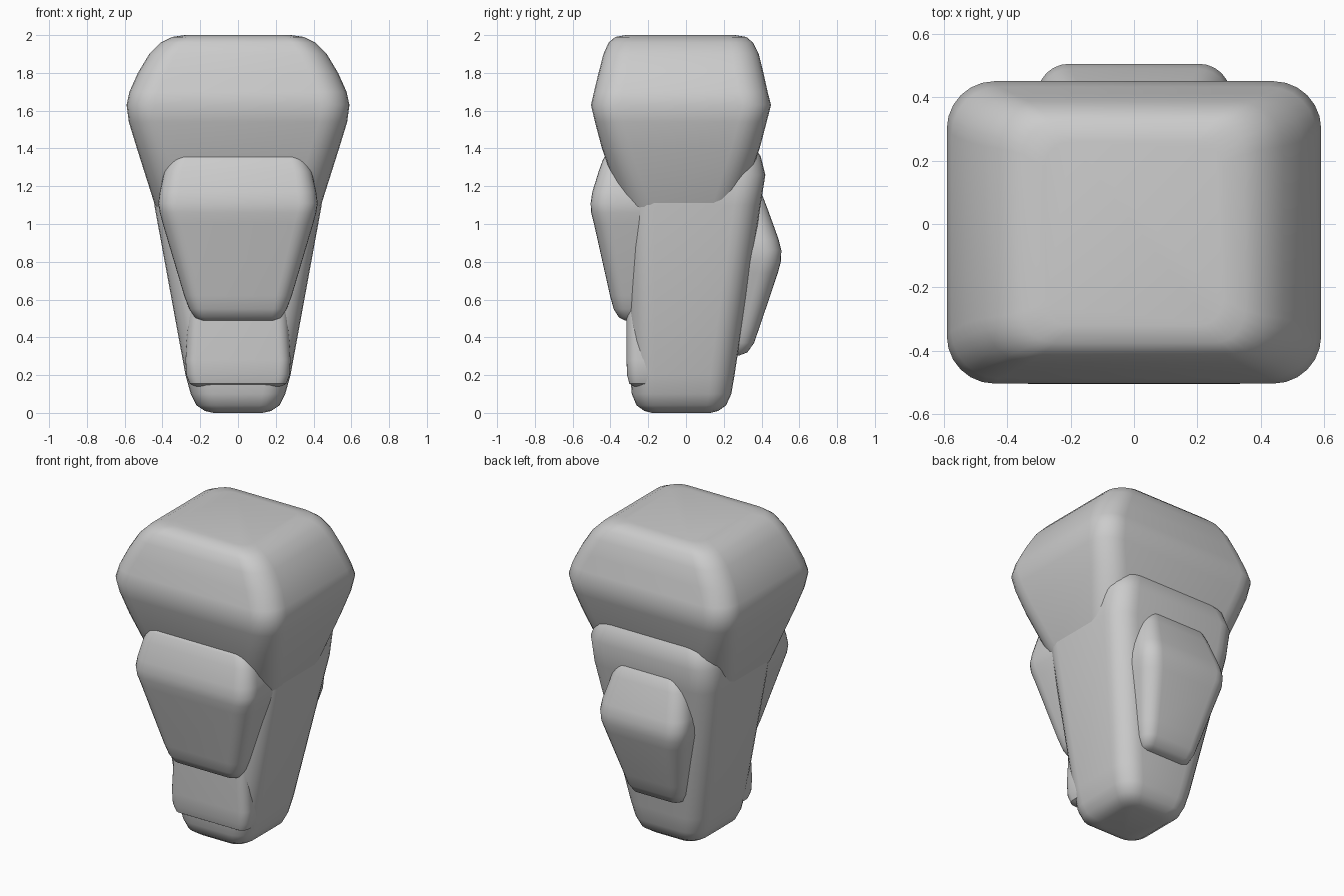
import bpy, bmesh, math


def rounded_ring(bm, z, hx, y0, y1, r, seg=6):
    """One horizontal rounded-rectangle loop of vertices."""
    r = min(r, hx * 0.95, (y1 - y0) * 0.48)
    ring = []
    corners = ((hx - r, y1 - r, 0), (-hx + r, y1 - r, 90),
               (-hx + r, y0 + r, 180), (hx - r, y0 + r, 270))
    for cx, cy, start in corners:
        for i in range(seg + 1):
            a = math.radians(start + 90 * i / seg)
            ring.append(bm.verts.new((cx + r * math.cos(a), cy + r * math.sin(a), z)))
    return ring


def rounded_block(name, rings):
    """Loft a tapered soft block through rings of (z, half width, front y, back y, corner radius)."""
    bm = bmesh.new()
    loops = [rounded_ring(bm, *r) for r in rings]
    for a, b in zip(loops, loops[1:]):
        n = len(a)
        for i in range(n):
            j = (i + 1) % n
            bm.faces.new((a[i], a[j], b[j], b[i]))
    bm.faces.new(loops[0][::-1])
    bm.faces.new(loops[-1])
    bmesh.ops.recalc_face_normals(bm, faces=bm.faces)
    mesh = bpy.data.meshes.new(name)
    bm.to_mesh(mesh)
    bm.free()
    obj = bpy.data.objects.new(name, mesh)
    bpy.context.collection.objects.link(obj)
    bpy.ops.object.select_all(action='DESELECT')
    obj.select_set(True)
    bpy.context.view_layer.objects.active = obj
    bpy.ops.object.shade_smooth_by_angle(angle=math.radians(40))
    return obj


# Large top block
rounded_block("top_block", [
    (0.95, 0.36, -0.26, 0.20, 0.14),
    (1.10, 0.44, -0.34, 0.29, 0.15),
    (1.40, 0.535, -0.445, 0.39, 0.15),
    (1.54, 0.578, -0.482, 0.427, 0.15),
    (1.63, 0.590, -0.503, 0.450, 0.15),
    (1.70, 0.575, -0.487, 0.432, 0.15),
    (1.80, 0.530, -0.463, 0.410, 0.15),
    (1.90, 0.470, -0.437, 0.385, 0.14),
    (1.96, 0.410, -0.410, 0.355, 0.12),
    (1.99, 0.350, -0.375, 0.320, 0.10),
    (2.00, 0.280, -0.320, 0.260, 0.08),
])

# Main tapered stem
rounded_block("main_stem", [
    (0.00, 0.13, -0.18, 0.13, 0.06),
    (0.01, 0.175, -0.22, 0.17, 0.08),
    (0.04, 0.220, -0.262, 0.212, 0.10),
    (0.10, 0.250, -0.287, 0.240, 0.12),
    (0.20, 0.278, -0.295, 0.257, 0.13),
    (1.10, 0.443, -0.310, 0.395, 0.14),
    (1.26, 0.450, -0.310, 0.420, 0.14),
    (1.36, 0.420, -0.300, 0.395, 0.14),
    (1.42, 0.370, -0.280, 0.350, 0.14),
])

# Upper front block
rounded_block("front_block", [
    (0.49, 0.200, -0.325, -0.10, 0.04),
    (0.505, 0.228, -0.355, -0.10, 0.05),
    (0.55, 0.258, -0.383, -0.10, 0.07),
    (0.62, 0.285, -0.402, -0.10, 0.08),
    (1.00, 0.398, -0.487, -0.10, 0.10),
    (1.06, 0.414, -0.502, -0.10, 0.10),
    (1.11, 0.422, -0.505, -0.10, 0.10),
    (1.17, 0.414, -0.496, -0.10, 0.10),
    (1.28, 0.390, -0.462, -0.10, 0.09),
    (1.34, 0.360, -0.440, -0.10, 0.08),
    (1.37, 0.325, -0.420, -0.10, 0.06),
    (1.38, 0.280, -0.390, -0.10, 0.05),
])

# Lower front plate
rounded_block("lower_front_plate", [
    (0.14, 0.225, -0.275, -0.15, 0.04),
    (0.155, 0.255, -0.300, -0.15, 0.05),
    (0.20, 0.274, -0.312, -0.15, 0.06),
    (0.28, 0.278, -0.315, -0.15, 0.06),
    (0.60, 0.260, -0.315, -0.15, 0.06),
])

# Back block
rounded_block("back_block", [
    (0.305, 0.140, 0.10, 0.285, 0.04),
    (0.32, 0.170, 0.10, 0.325, 0.05),
    (0.37, 0.195, 0.10, 0.360, 0.07),
    (0.45, 0.215, 0.10, 0.388, 0.08),
    (0.74, 0.285, 0.10, 0.486, 0.10),
    (0.80, 0.300, 0.10, 0.502, 0.10),
    (0.86, 0.305, 0.10, 0.505, 0.10),
    (0.92, 0.300, 0.10, 0.490, 0.10),
    (1.08, 0.262, 0.10, 0.432, 0.09),
    (1.15, 0.225, 0.10, 0.405, 0.07),
    (1.18, 0.170, 0.10, 0.375, 0.05),
])
